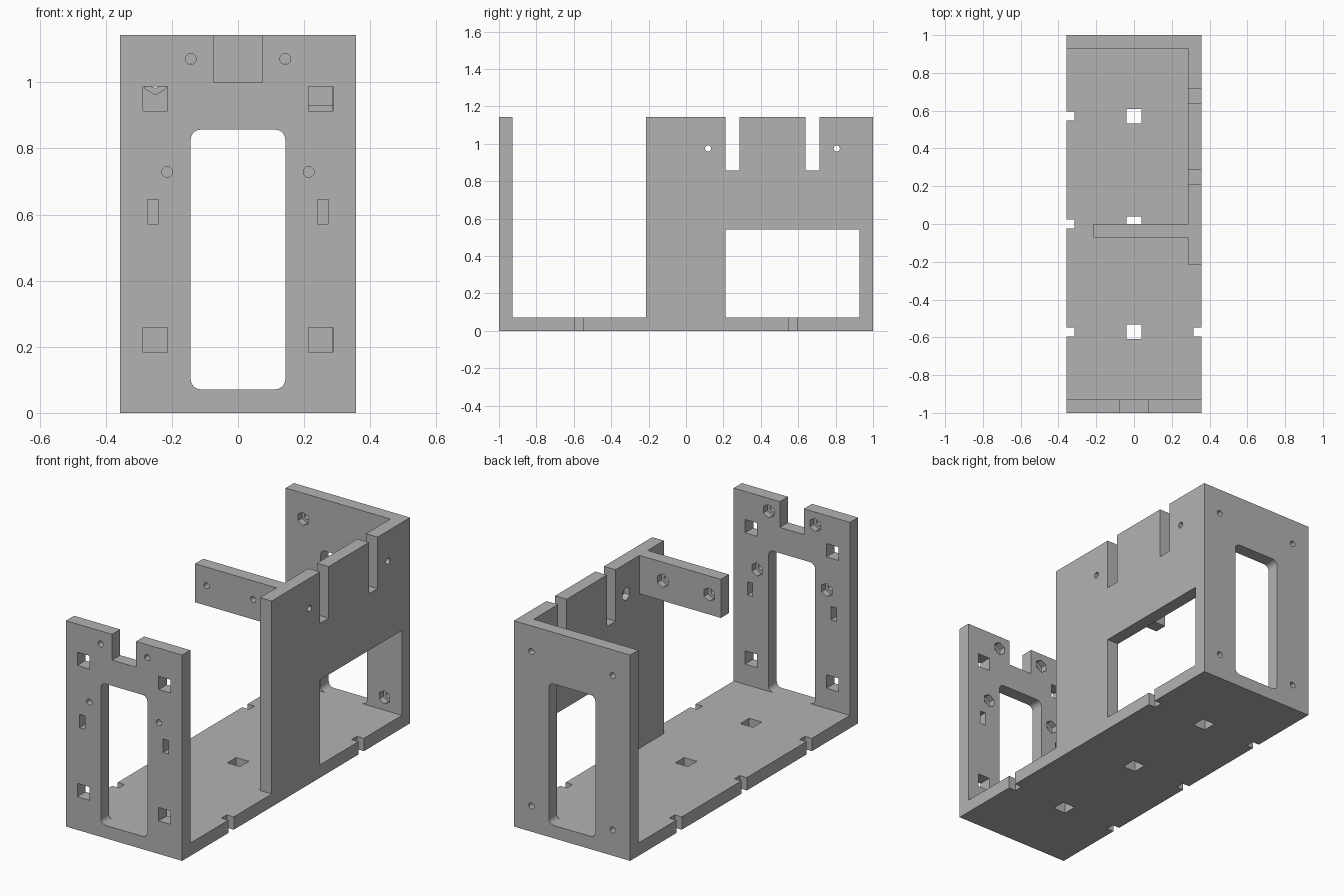
import bpy
import bmesh
from math import pi
from mathutils import Matrix, Vector

cube = bpy.data.objects.get("Cube")
if cube:
    bpy.data.objects.remove(cube, do_unlink=True)

grey = bpy.data.materials.new("plain grey")
grey.use_nodes = True
grey.diffuse_color = (0.45, 0.45, 0.45, 1)
grey.node_tree.nodes["Principled BSDF"].inputs["Base Color"].default_value = (0.45, 0.45, 0.45, 1)

T = 0.0714            # sheet thickness
W = 0.357             # half width
H = 1.143             # full height
HOLE_R, NUT_R, NUT_DEPTH = 0.0165, 0.037, 0.036


def finish(name, bm):
    bmesh.ops.recalc_face_normals(bm, faces=bm.faces)
    mesh = bpy.data.meshes.new(name)
    bm.to_mesh(mesh)
    bm.free()
    mesh.materials.append(grey)
    obj = bpy.data.objects.new(name, mesh)
    bpy.context.collection.objects.link(obj)
    return obj


def box(name, x, y, z, radius=0):
    """Box from three (low, high) ranges; radius rounds the edges along y."""
    lo, hi = Vector((x[0], y[0], z[0])), Vector((x[1], y[1], z[1]))
    bm = bmesh.new()
    bmesh.ops.create_cube(bm, size=1, matrix=Matrix.Translation((lo + hi) / 2)
                          @ Matrix.Diagonal((*(hi - lo), 1)))
    if radius:
        edges = [e for e in bm.edges
                 if abs(e.verts[0].co.y - e.verts[1].co.y) > 0.01]
        bmesh.ops.bevel(bm, geom=edges, offset=radius, segments=6,
                        profile=0.5, affect='EDGES')
    return finish(name, bm)


def rod(centre, axis, radius, length, sides):
    """Prism along x or y, with a flat side facing down when six-sided."""
    turn = Matrix.Rotation(pi / 2, 4, 'Y' if axis == 'x' else 'X')
    if axis == 'x':
        turn = turn @ Matrix.Rotation(pi / 2, 4, 'Z')
    bm = bmesh.new()
    bmesh.ops.create_cone(bm, cap_ends=True, segments=sides, radius1=radius,
                          radius2=radius, depth=length,
                          matrix=Matrix.Translation(centre) @ turn)
    return finish("cutter", bm)


def cut(obj, cutter):
    mod = obj.modifiers.new("cut", 'BOOLEAN')
    mod.operation = 'DIFFERENCE'
    mod.solver = 'EXACT'
    mod.object = cutter
    graph = bpy.context.evaluated_depsgraph_get()
    mesh = bpy.data.meshes.new_from_object(obj.evaluated_get(graph))
    obj.modifiers.clear()
    obj.data = mesh
    bpy.data.objects.remove(cutter, do_unlink=True)


def cut_box(obj, x, y, z, radius=0):
    cut(obj, box("cutter", x, y, z, radius))


def screw_hole(obj, centre, axis, nut_face):
    """Round through hole with a hexagonal nut pocket in the given face."""
    cut(obj, rod(centre, axis, HOLE_R, 0.3, 20))
    i = 'xy'.index(axis)
    pocket = list(centre)
    pocket[i] = nut_face
    cut(obj, rod(pocket, axis, NUT_R, 2 * NUT_DEPTH, 6))


def around(c, half):
    return (c - half, c + half)


# Base plate with square holes and edge notches
base = box("base_plate", (-W, W), (-1 + T, 1 - T), (0, T))
for y in (-0.571, 0, 0.571):
    cut_box(base, around(0, 0.039), around(y, 0.039), (-0.1, 0.2))
    cut_box(base, (-0.5, -0.314), around(y, 0.024), (-0.1, 0.2))
    if y:
        cut_box(base, (0.314, 0.5), around(y, 0.024), (-0.1, 0.2))

# Front wall with window, top notch, square holes, slots and screw holes
front = box("front_wall", (-W, W), (-1, -1 + T), (0, H))
through = (-1.1, -0.8)
cut_box(front, around(0, 0.143), through, (T, 0.857), 0.03)
cut_box(front, around(0, 0.0735), through, (1, 1.3))
for s in (-1, 1):
    for z in (0.221, 0.95):
        cut_box(front, around(s * 0.25, 0.037), through, around(z, 0.037))
    cut_box(front, around(s * 0.257, 0.0165), through, around(0.608, 0.037))
    for x, z in ((0.143, 1.071), (0.214, 0.729)):
        screw_hole(front, (s * x, -1 + T / 2, z), 'y', -1 + T)

# Back wall with window and screw holes
back = box("back_wall", (-W, W), (1 - T, 1), (0, H))
cut_box(back, around(0, 0.143), (0.8, 1.1), (T, 0.857), 0.03)
for x in (-0.25, 0.25):
    for z in (0.143, 1.0):
        screw_hole(back, (x, 1 - T / 2, z), 'y', 1 - T)

# Left side wall with opening, two top slots and screw holes
side = box("left_wall", (W - T, W), (-0.214, 1 - T), (T, H))
through = (0.2, 0.5)
cut_box(side, through, (0.21, 1.1), (0, 0.543))
for y in (0.248, 0.677):
    cut_box(side, through, around(y, 0.038), (0.857, 1.3))
for y in (0.118, 0.806):
    screw_hole(side, (W - T / 2, y, 0.975), 'x', W - T)

# Mounting arm reaching inward from the side wall
arm = box("mounting_arm", (-0.214, W - T), (-T, 0), (0.929, H))
for x in (-0.143, 0.143):
    screw_hole(arm, (x, -T / 2, 1.04), 'y', 0)
